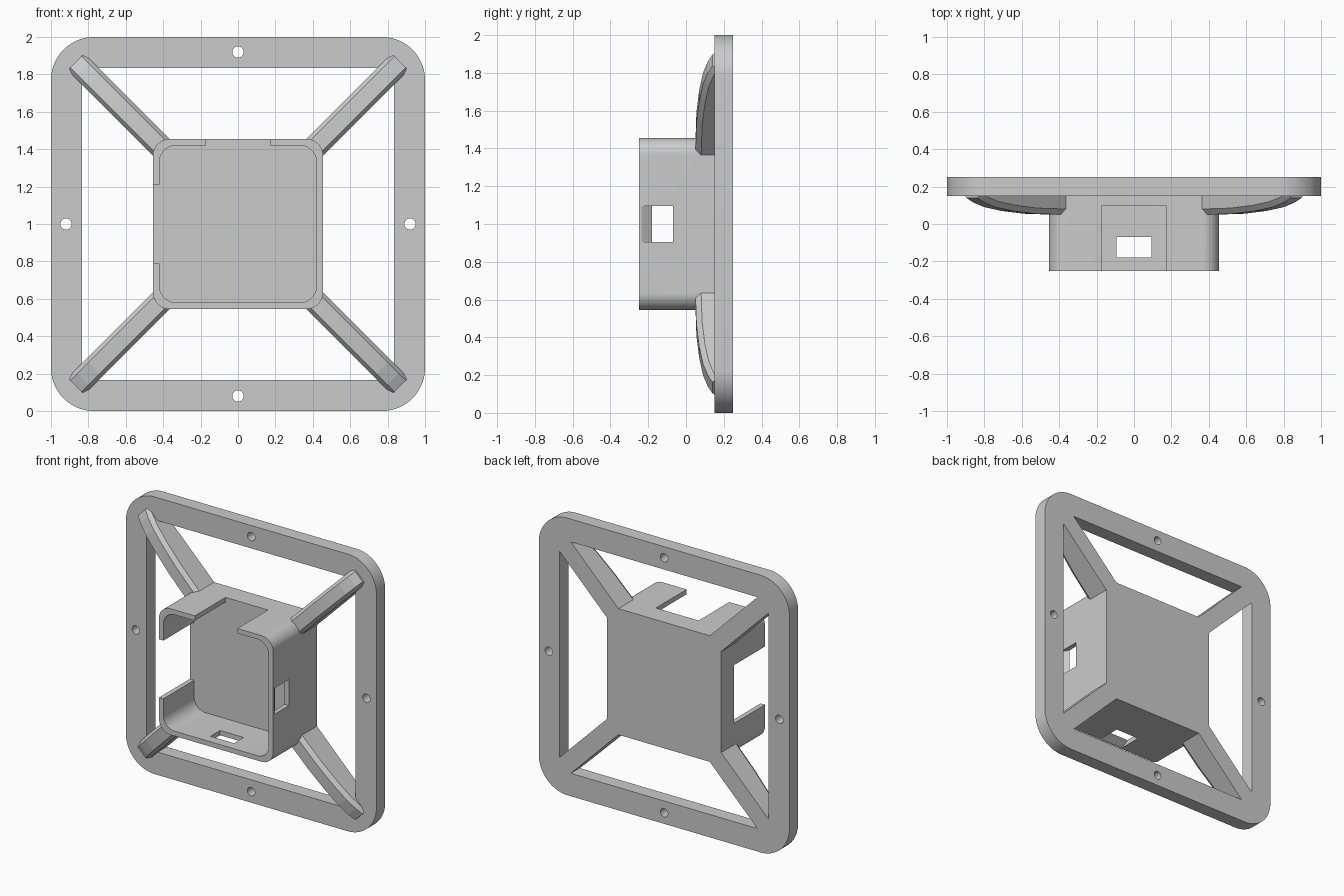
import bpy, bmesh, math
from mathutils import Vector, Matrix

if "Cube" in bpy.data.objects:
    bpy.data.objects.remove(bpy.data.objects["Cube"])

CZ = 1.0  # height of the model centre


def loft(name, rings):
    """Closed solid through matching rings of points."""
    bm = bmesh.new()
    vs = [[bm.verts.new(p) for p in r] for r in rings]
    n = len(vs[0])
    for a, b in zip(vs, vs[1:]):
        for i in range(n):
            j = (i + 1) % n
            bm.faces.new((a[i], a[j], b[j], b[i]))
    bm.faces.new(vs[0])
    bm.faces.new(vs[-1])
    bmesh.ops.recalc_face_normals(bm, faces=bm.faces)
    me = bpy.data.meshes.new(name)
    bm.to_mesh(me)
    bm.free()
    ob = bpy.data.objects.new(name, me)
    bpy.context.collection.objects.link(ob)
    return ob


def prism(name, outline, y0, y1):
    return loft(name, [[(x, y, z + CZ) for x, z in outline] for y in (y0, y1)])


def rounded(h, r, seg=20):
    """Rounded square outline of half size h."""
    pts = []
    for k, (sx, sz) in enumerate(((1, 1), (-1, 1), (-1, -1), (1, -1))):
        for i in range(seg + 1):
            a = math.pi / 2 * (k + i / seg)
            pts.append((sx * (h - r) + r * math.cos(a), sz * (h - r) + r * math.sin(a)))
    return pts


def circle(x, z, r, n=64):
    return [(x + r * math.cos(2 * math.pi * i / n), z + r * math.sin(2 * math.pi * i / n))
            for i in range(n)]


def rect(x0, x1, z0, z1):
    return [(x0, z0), (x1, z0), (x1, z1), (x0, z1)]


def combine(target, other, op):
    other.hide_render = True
    m = target.modifiers.new("bool", 'BOOLEAN')
    m.operation, m.solver, m.object = op, 'EXACT', other
    bpy.context.view_layer.objects.active = target
    bpy.ops.object.modifier_apply(modifier=m.name)
    bpy.data.objects.remove(other)


# outer mounting frame with four screw holes
frame = prism("mounting_bracket", rounded(1.0, 0.23), 0.15, 0.25)
combine(frame, prism("opening", rounded(0.835, 0.11), 0.1, 0.3), 'DIFFERENCE')
for x, z in ((0, 0.92), (0, -0.92), (0.92, 0), (-0.92, 0)):
    combine(frame, prism("screw_hole", circle(x, z, 0.03), 0.1, 0.3), 'DIFFERENCE')

# central open box
box = prism("box", rounded(0.455, 0.09), -0.25, 0.25)
combine(box, prism("cavity", rounded(0.42, 0.09), -0.3, 0.10), 'DIFFERENCE')

# notches in the top and left walls
combine(box, prism("top_notch", rect(-0.17, 0.17, 0.3, 0.5), -0.3, 0.10), 'DIFFERENCE')
combine(box, prism("left_notch", rect(-0.5, -0.3, -0.21, 0.21), -0.3, 0.10), 'DIFFERENCE')


# cable windows with a sloped front edge, right and bottom walls
def window(to_world):
    rings = []
    for d in (0.40, 0.47):
        front = -0.18 - (d - 0.42) * 0.055 / 0.035
        rings.append([to_world(d, s, y) for s, y in
                      ((-0.094, front), (0.094, front), (0.094, -0.07), (-0.094, -0.07))])
    combine(box, loft("window", rings), 'DIFFERENCE')


window(lambda d, s, y: (d, y, CZ + s))
window(lambda d, s, y: (s, y, CZ - d))
combine(frame, box, 'UNION')

# four diagonal struts, chamfered and tapering outward
STATIONS = ((0.408, 0.05), (0.56, 0.055), (0.68, 0.07), (0.77, 0.09), (0.83, 0.115), (0.867, 0.14))
W, C = 0.064, 0.022
for k in range(4):
    rot = Matrix.Rotation(math.pi / 4 + k * math.pi / 2, 3, 'Y')
    rings = []
    for t, y in STATIONS:
        section = ((-W, 0.25), (-W, y + 0.03), (-W + C, y), (W - C, y), (W, y + 0.03), (W, 0.25))
        rings.append([rot @ Vector((t * math.sqrt(2), py, s)) + Vector((0, 0, CZ))
                      for s, py in section])
    combine(frame, loft("strut", rings), 'UNION')

# smooth only the rounded corners and holes
bpy.ops.object.select_all(action='DESELECT')
frame.select_set(True)
bpy.context.view_layer.objects.active = frame
bpy.ops.object.shade_smooth_by_angle(angle=math.radians(6))
